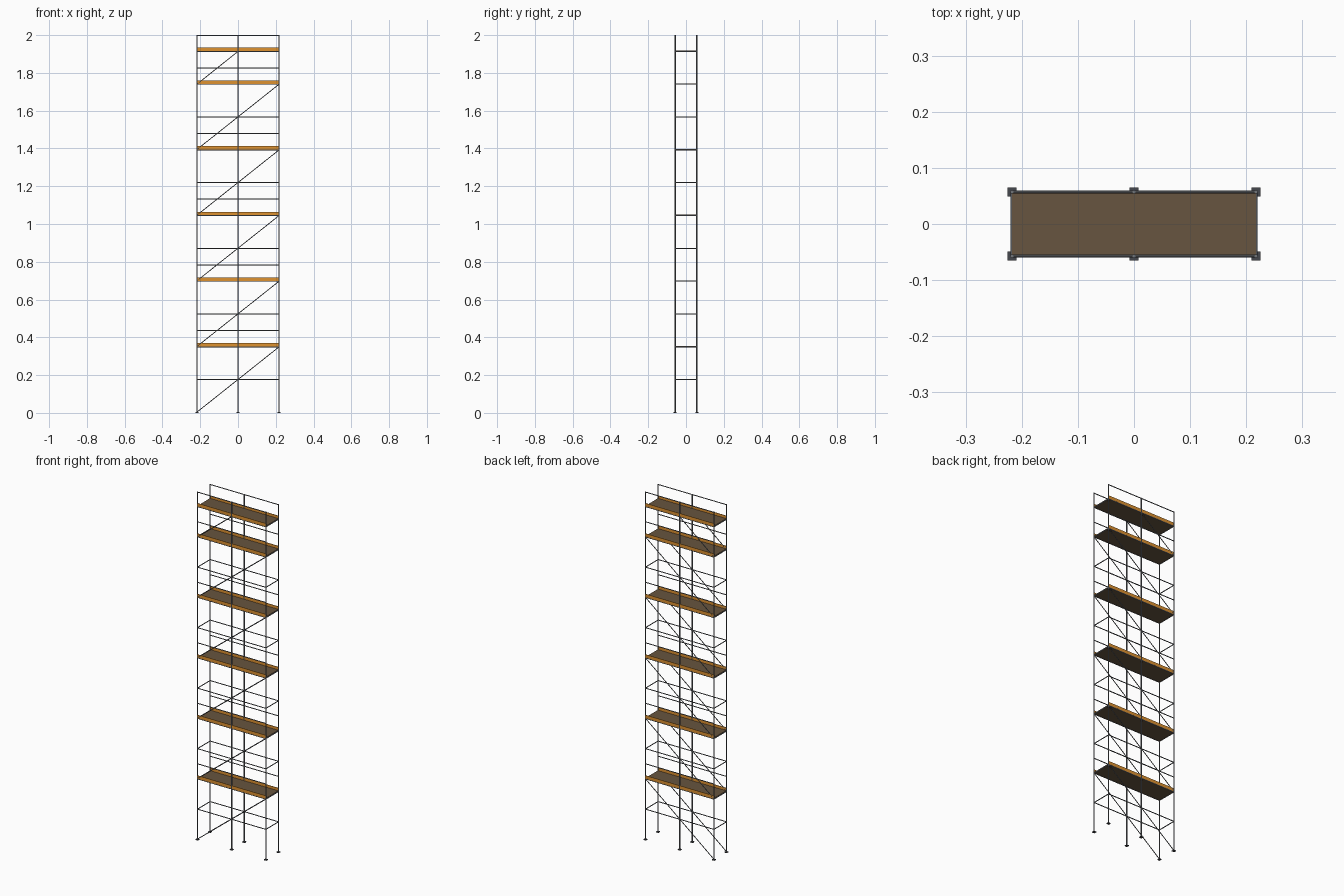
import bpy
from mathutils import Vector

if "Cube" in bpy.data.objects:
    bpy.data.objects.remove(bpy.data.objects["Cube"])

X, Y = 0.2175, 0.0572        # post positions
Z0, LIFT, TOP = 0.002, 0.1738, 2.0
POST_R, TUBE_R, BRACE_R = 0.0032, 0.0025, 0.0022


def material(name, rgb):
    m = bpy.data.materials.new(name)
    m.diffuse_color = (*rgb, 1)
    m.use_nodes = True
    m.node_tree.nodes["Principled BSDF"].inputs["Base Color"].default_value = m.diffuse_color
    return m


STEEL = material("grey steel", (0.17, 0.18, 0.195))
DARK = material("dark base plate", (0.06, 0.064, 0.075))
WOOD = material("brown deck", (0.135, 0.09, 0.05))
ORANGE = material("orange toe board", (0.74, 0.29, 0.03))


def tube(name, a, b, r):
    a, b = Vector(a), Vector(b)
    d = b - a
    bpy.ops.mesh.primitive_cylinder_add(vertices=8, radius=r, depth=d.length, location=(a + b) / 2)
    o = bpy.context.object
    o.name = name
    o.rotation_euler = d.to_track_quat('Z', 'Y').to_euler()
    o.data.materials.append(STEEL)
    bpy.ops.object.shade_smooth_by_angle()


def box(name, loc, size, mat):
    bpy.ops.mesh.primitive_cube_add(size=1, location=loc)
    o = bpy.context.object
    o.name = name
    o.scale = size
    o.data.materials.append(mat)


def level(k):
    return Z0 + k * LIFT


# posts with base plates
for y in (-Y, Y):
    for x in (-X, 0, X):
        tube("post", (x, y, 0.002), (x, y, TOP), POST_R)
        box("base_plate", (x, y, 0.002), (0.0155, 0.0155, 0.004), DARK)

# ledgers along the sides and transoms across the ends at each lift
for k in range(1, 12):
    z = level(k)
    for s in (-1, 1):
        tube("ledger", (-X, s * Y, z), (X, s * Y, z), TUBE_R)
        tube("transom", (s * X, -Y, z), (s * X, Y, z), TUBE_R)

# decks with toe boards and mid guard rails
for k in (2, 4, 6, 8, 10, 11):
    z = level(k)
    box("deck", (0, 0, z + 0.002), (2 * X, 2 * Y - 0.004, 0.006), WOOD)
    for s in (-1, 1):
        box("toe_board", (0, s * Y, z + 0.011), (2 * X, 0.003, 0.018), ORANGE)
        rail = TOP - TUBE_R if k == 11 else z + LIFT / 2
        tube("guard_rail", (-X, s * Y, rail), (X, s * Y, rail), TUBE_R)

# diagonal braces on both long sides, last one half length
for s in (-1, 1):
    for k in range(0, 10, 2):
        tube("brace", (-X, s * Y, level(k) + 0.002), (X, s * Y, level(k + 2)), BRACE_R)
    tube("top_brace", (-X, s * Y, level(10)), (0, s * Y, level(11)), BRACE_R)
